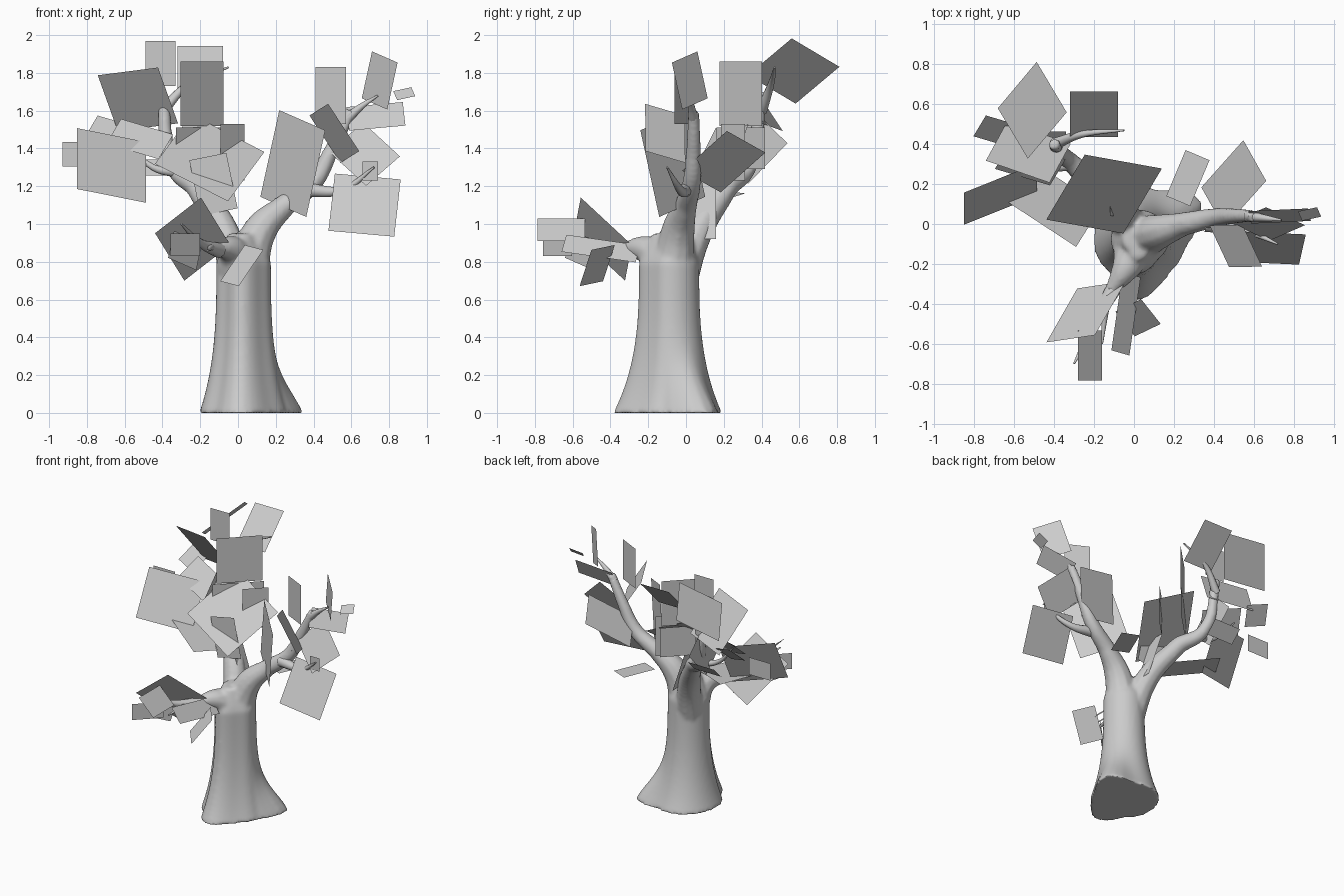
import bpy, bmesh, math
from mathutils import Matrix, Vector

cube = bpy.data.objects.get("Cube")
if cube:
    bpy.data.objects.remove(cube, do_unlink=True)

UP = Vector((0, 0, 1))
BACK = Vector((0, 1, 0))
LEFT = Vector((1, 0, 0))
DOWN, FRONT, RIGHT = -UP, -BACK, -LEFT


def make_material(name, shade):
    colour = (shade, shade, shade, 1)
    material = bpy.data.materials.new(name)
    material.use_nodes = True
    material.diffuse_color = colour
    shader = material.node_tree.nodes["Principled BSDF"]
    shader.inputs["Base Color"].default_value = colour
    return material


grey = make_material("plain grey", 0.6)


def add_object(name, bm, smooth):
    mesh = bpy.data.meshes.new(name)
    for face in bm.faces:
        face.smooth = smooth
    bm.to_mesh(mesh)
    bm.free()
    mesh.materials.append(grey)
    obj = bpy.data.objects.new(name, mesh)
    bpy.context.collection.objects.link(obj)
    return obj


def add_limb(bm, start_radius, end_radius, *points):
    """Round limb along a curved path, tapering evenly from start to end."""
    curve = bpy.data.curves.new("limb_path", "CURVE")
    curve.dimensions = "3D"
    curve.bevel_depth = 1
    curve.bevel_resolution = 3
    curve.resolution_u = 6
    curve.use_fill_caps = True
    spline = curve.splines.new("BEZIER")
    last = len(points) - 1
    spline.bezier_points.add(last)
    for i, (knot, point) in enumerate(zip(spline.bezier_points, points)):
        knot.co = point
        knot.radius = start_radius + (end_radius - start_radius) * i / last
        knot.handle_left_type = knot.handle_right_type = "AUTO"
    helper = bpy.data.objects.new("limb_helper", curve)
    bpy.context.collection.objects.link(helper)
    graph = bpy.context.evaluated_depsgraph_get()
    mesh = bpy.data.meshes.new_from_object(helper.evaluated_get(graph))
    bm.from_mesh(mesh)
    bpy.data.objects.remove(helper, do_unlink=True)
    bpy.data.curves.remove(curve)
    bpy.data.meshes.remove(mesh)


def bump(value, centre, width):
    return math.exp(-((value - centre) / width) ** 2)


def add_trunk(bm, sides=40, steps=24, top=0.95):
    """Column that flares at the foot, with a side root and a front ridge."""
    rings = []
    for step in range(steps + 1):
        z = top * step / steps
        flare = max(0, 1 - z / 0.8) ** 3
        taper = min(1, (1.15 - z) / 0.35)
        root = 0.5 * bump(z, 0, 0.22)
        ring = []
        for side in range(sides):
            angle = math.tau * side / sides
            bulge = 1 + root * bump(angle, 0.5, 0.4)
            bulge += 0.14 * bump(angle, 4.6, 0.4)
            bulge -= 0.1 * (bump(angle, 5.5, 0.4) + bump(angle, 3.9, 0.3))
            bulge *= taper
            ring.append(bm.verts.new((
                0.03 + (0.145 + 0.09 * flare) * bulge * math.cos(angle),
                -0.08 + (0.15 + 0.12 * flare) * bulge * math.sin(angle),
                z)))
        rings.append(ring)
    for low, high in zip(rings, rings[1:]):
        for i in range(sides):
            bm.faces.new((low[i - 1], low[i], high[i], high[i - 1]))
    bm.faces.new(reversed(rings[0]))
    bm.faces.new(rings[-1])


# Trunk and the three main limbs, blended into one skin
bm = bmesh.new()
add_trunk(bm)
add_limb(bm, .12, .06, (.04, -.07, .75), (.12, -.04, .97), (.25, 0, 1.1))
add_limb(bm, .06, .03, (.25, 0, 1.1), (.4, .03, 1.22), (.5, .04, 1.4), (.6, .04, 1.6))
add_limb(bm, .1, .06, (.01, -.06, .6), (-.07, .06, .95), (-.22, .22, 1.2))
add_limb(bm, .06, .03, (-.22, .22, 1.2), (-.34, .33, 1.3), (-.4, .4, 1.7))
add_limb(bm, .13, .03, (.01, -.08, .75), (-.03, -.2, .86), (-.12, -.34, .87))
trunk = add_object("trunk", bm, True)
remesh = trunk.modifiers.new("blend", "REMESH")
remesh.mode = "VOXEL"
remesh.voxel_size = 0.014
remesh.use_smooth_shade = True
trunk.modifiers.new("soften", "SMOOTH").iterations = 4


def twig(name, radius, *points):
    bm = bmesh.new()
    add_limb(bm, radius, 0.005, *points)
    add_object(name, bm, True)


# Twigs that end in points among the leaves
twig("left_tip_twig", .03, (.57, .04, 1.55), (.65, .03, 1.62), (.74, .02, 1.68))
twig("left_side_twig", .04, (.36, 0, 1.18), (.55, -.03, 1.18), (.72, -.1, 1.3))
twig("back_tip_twig", .03, (-.4, .4, 1.6), (-.26, .45, 1.74), (-.05, .47, 1.83))
twig("back_side_twig", .03, (-.3, .3, 1.27), (-.45, .28, 1.3), (-.62, .33, 1.47))
twig("front_twig", .04, (-.1, -.32, .86), (-.2, -.5, .9), (-.3, -.7, 1))
twig("front_small_twig", .02, (-.14, -.4, .88), (-.16, -.6, .86))


def leaf(name, x, y, z, width, height, facing, roll=0):
    """Flat rectangular leaf, turned to a direction and rolled within its plane."""
    normal = facing.normalized()
    upright = UP - normal * normal.z
    if upright.length < 0.01:
        upright = BACK
    tall = Matrix.Rotation(roll, 3, normal) @ upright.normalized() * height / 2
    wide = tall.cross(normal).normalized() * width / 2
    centre = Vector((x, y, z))
    corners = (-wide - tall, wide - tall, wide + tall, tall - wide)
    bm = bmesh.new()
    bm.faces.new([bm.verts.new(centre + corner) for corner in corners])
    add_object(name, bm, False)


# Leaves on the left limb
leaf("left_inner_leaf", .29, -.07, 1.32, .36, .48, FRONT + RIGHT, -.3)
leaf("left_middle_leaf", .51, -.11, 1.48, .24, .3, 3 * LEFT + 2 * BACK + 2 * UP, -.3)
leaf("left_upper_leaf", .49, -.02, 1.68, .18, .3, 2 * FRONT + RIGHT)
leaf("left_top_leaf", .75, .02, 1.76, .2, .26, FRONT + RIGHT, -.3)
leaf("left_wide_leaf", .73, .04, 1.57, .3, .14, 2 * FRONT + UP, .1)
leaf("left_back_leaf", .5, .2, 1.33, .38, .26, DOWN + LEFT, .9)
leaf("left_outer_leaf", .67, 0, 1.37, .28, .25, 2 * FRONT + UP, -.8)
leaf("left_hanging_leaf", .67, -.12, 1.1, .35, .34, 2 * FRONT + UP, -.1)
leaf("left_tip_leaf", .88, .05, 1.69, .1, .07, FRONT + UP, .3)
leaf("left_small_leaf", .7, -.08, 1.28, .08, .1, FRONT)
leaf("left_flat_leaf", .27, .23, 1.03, .13, .25, UP, -.4)

# Leaves on the back limb
leaf("back_broad_leaf", -.53, .36, 1.66, .34, .37, 4 * BACK + 3 * UP + LEFT, -.15)
leaf("back_inner_leaf", -.19, .29, 1.69, .32, .34, FRONT + LEFT)
leaf("back_twig_leaf", -.2, .55, 1.83, .24, .32, FRONT + UP)
leaf("back_top_leaf", -.51, .57, 1.81, .33, .36, RIGHT + UP, .7)
leaf("back_narrow_leaf", -.41, .37, 1.85, .16, .24, FRONT)
leaf("back_far_leaf", -.7, .47, 1.5, .16, .16, FRONT + UP, -.4)
leaf("back_sloping_leaf", -.52, .3, 1.45, .3, .2, FRONT + UP, -.4)
leaf("back_middle_leaf", -.2, .29, 1.4, .36, .22, FRONT + LEFT)
leaf("back_side_leaf", -.4, .35, 1.4, .3, .23, LEFT, .8)
leaf("back_outer_leaf", -.67, .15, 1.31, .4, .36, 2 * FRONT + LEFT + UP, -.2)
leaf("back_end_leaf", -.84, .32, 1.37, .18, .13, FRONT)
leaf("back_flat_leaf", -.4, .1, 1.14, .42, .24, 5 * UP + LEFT, 1)
leaf("centre_broad_leaf", -.15, .15, 1.35, .46, .44, 3 * FRONT + LEFT + 3 * UP, .9)
leaf("centre_front_leaf", -.13, .04, 1.21, .2, .3, FRONT, .2)
leaf("centre_thin_leaf", -.06, .1, 1.1, .12, .38, 3 * LEFT + UP)
leaf("centre_back_leaf", -.03, .25, 1.38, .18, .3, FRONT + LEFT)
leaf("back_low_leaf", -.45, .42, 1.3, .22, .12, FRONT + UP)

# Leaves on the front limb
leaf("front_broad_leaf", -.24, -.44, .92, .4, .31, 3 * BACK + 2 * RIGHT + 2 * UP, .8)
leaf("front_far_leaf", -.22, -.66, .97, .25, .17, LEFT + UP)
leaf("front_long_leaf", -.04, -.45, .87, .4, .13, LEFT + UP, -.2)
leaf("front_low_leaf", .02, -.47, .78, .16, .24, FRONT + RIGHT + UP, -.2)
leaf("front_end_leaf", -.28, -.68, .89, .22, .12, RIGHT + BACK)
leaf("front_side_leaf", -.28, -.55, .86, .22, .15, FRONT + LEFT, -.3)
